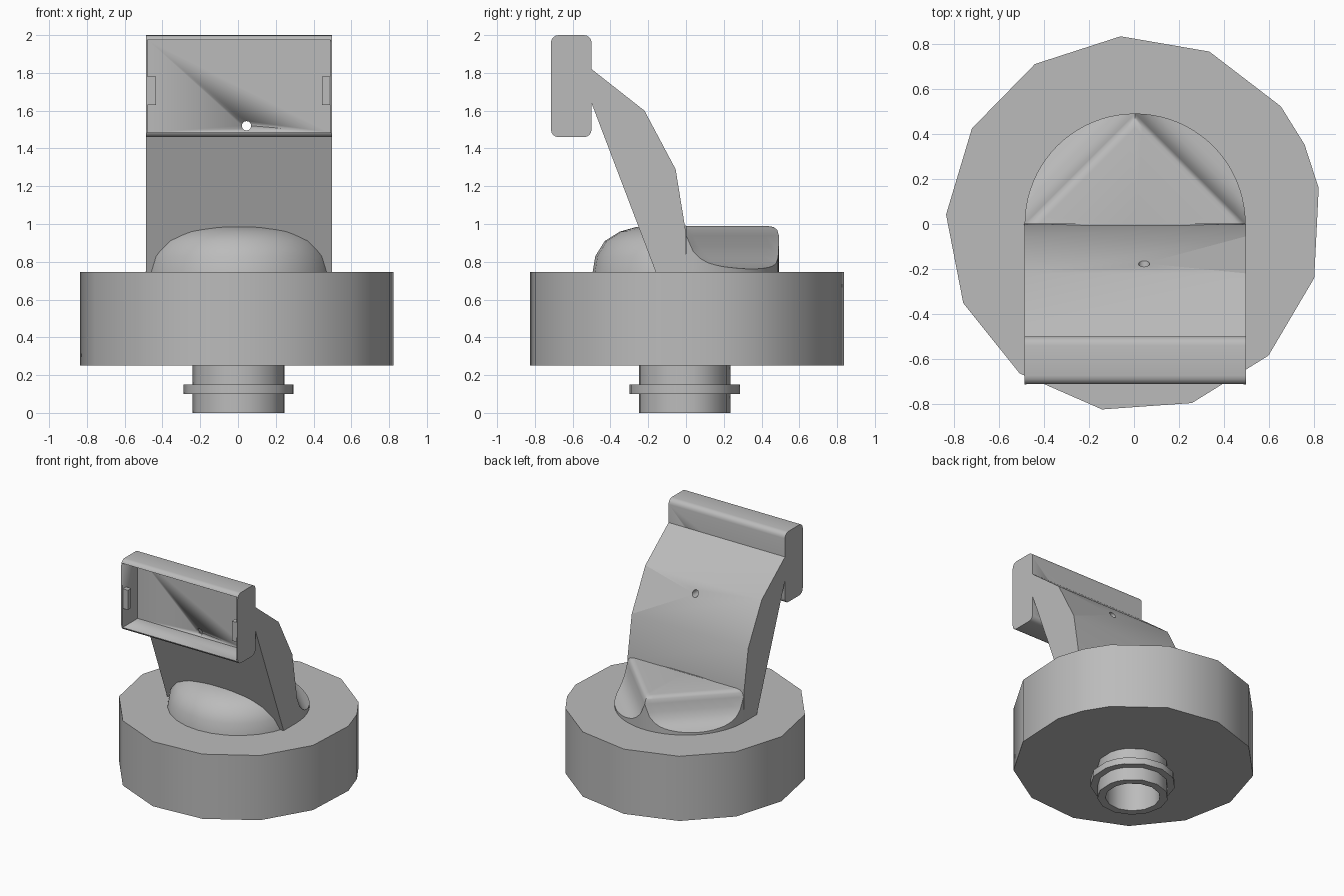
import bpy, bmesh, math
from math import sin, cos, pi, radians

if "Cube" in bpy.data.objects:
    bpy.data.objects.remove(bpy.data.objects["Cube"])

grey = bpy.data.materials.new("plain_grey")
grey.use_nodes = True
COLOUR = (0.5, 0.5, 0.5, 1)
grey.diffuse_color = COLOUR
grey.node_tree.nodes["Principled BSDF"].inputs["Base Color"].default_value = COLOUR


def finish(name, bm, angle=35):
    bmesh.ops.remove_doubles(bm, verts=bm.verts, dist=0.0005)
    bmesh.ops.recalc_face_normals(bm, faces=bm.faces)
    me = bpy.data.meshes.new(name)
    bm.to_mesh(me)
    bm.free()
    ob = bpy.data.objects.new(name, me)
    bpy.context.collection.objects.link(ob)
    me.materials.append(grey)
    bpy.ops.object.select_all(action="DESELECT")
    ob.select_set(True)
    bpy.context.view_layer.objects.active = ob
    bpy.ops.object.shade_smooth_by_angle(angle=radians(angle))
    return ob


def prism(name, points, offset):
    """Extrude a closed outline of 3D points by an offset."""
    bm = bmesh.new()
    face = bm.faces.new([bm.verts.new(p) for p in points])
    new = bmesh.ops.extrude_face_region(bm, geom=[face])["geom"]
    bmesh.ops.translate(bm, vec=offset, verts=[v for v in new if isinstance(v, bmesh.types.BMVert)])
    return finish(name, bm)


def surface(name, rows, closed=False):
    """Skin a grid of point rows; the last row may join the first."""
    bm = bmesh.new()
    grid = [[bm.verts.new(p) for p in row] for row in rows]
    pairs = list(zip(grid, grid[1:])) + ([(grid[-1], grid[0])] if closed else [])
    for a, b in pairs:
        for i in range(len(a) - 1):
            bm.faces.new((a[i], a[i + 1], b[i + 1], b[i]))
    bmesh.ops.dissolve_degenerate(bm, dist=0.0005, edges=bm.edges)
    return finish(name, bm, 50)


def box(name, x0, x1, y0, y1, z0, z1):
    pts = [(x0, y0, z0), (x0, y1, z0), (x0, y1, z1), (x0, y0, z1)]
    return prism(name, pts, (x1 - x0, 0, 0))


def cut(target, cutter):
    mod = target.modifiers.new("cut", "BOOLEAN")
    mod.operation = "DIFFERENCE"
    mod.object = cutter
    mod.solver = "EXACT"
    cutter.hide_render = True
    cutter.hide_viewport = True


def interp(x, table):
    for (x0, y0), (x1, y1) in zip(table, table[1:]):
        if x <= x1:
            return y0 + (y1 - y0) * (x - x0) / (x1 - x0)
    return table[-1][1]


# Base drum: thirteen even corners plus one seam corner
angles = sorted([11 + k * 360 / 13 for k in range(13)] + [25])
prism("base_drum", [(0.838 * cos(radians(a)), 0.838 * sin(radians(a)), 0.25) for a in angles], (0, 0, 0.495))

# Hollow stem with a flange
section = [(0.19, 0.255), (0.19, 0), (0.245, 0), (0.245, 0.1), (0.295, 0.1),
           (0.295, 0.15), (0.245, 0.15), (0.245, 0.255)]
surface("hollow_stem", [[(0.005 + r * cos(t), -0.008 + r * sin(t), z) for r, z in section]
                        for t in (radians(a) for a in angles)], closed=True)

# Rounded dome in front of the arm
dome = [(0.495, 0.74), (0.48, 0.83), (0.43, 0.91), (0.35, 0.96), (0.26, 0.985), (0.12, 0.992), (0, 0.992)]
surface("front_dome", [[(0.005 + r * cos(t), r * sin(t), z) for r, z in dome]
                       for t in (pi + k * pi / 14 for k in range(15))])

# Triangular block behind the arm, flaring out to a round rim
R = 0.492
fall = [(-1, 0.99), (-0.045, 0.99), (-0.02, 0.984), (-0.007, 0.97), (0, 0.94), (0.014, 0.88),
        (0.035, 0.835), (0.064, 0.8), (0.1, 0.778), (0.15, 0.76)]
rows = []
for k in range(41):
    t = pi * k / 40
    slope = (abs(cos(t)) + sin(t)) / math.sqrt(2)
    edge = R / (abs(cos(t)) + sin(t))
    row = [(0.005, 0, 0.99)]
    for d, _ in fall[1:]:
        r = min(edge + d / slope, R)
        row.append((0.005 + r * cos(t), r * sin(t), interp((r - edge) * slope, fall)))
    row.append((0.005 + R * cos(t), R * sin(t), 0.74))
    rows.append(row)
surface("triangular_block", rows)

# Leaning arm
side = [(-0.158, 0.74), (-0.5, 1.64), (-0.5, 1.82), (-0.22, 1.6), (-0.055, 1.29), (-0.003, 0.97), (0, 0.74)]
arm = prism("leaning_arm", [(-0.488, y, z) for y, z in side], (0.986, 0, 0))

# Head tray with rounded long edges
outline = []
for i, (cy, cz) in enumerate([(-0.54, 1.96), (-0.675, 1.96), (-0.675, 1.5), (-0.54, 1.5)]):
    for s in range(5):
        a = (i + s / 4) * pi / 2
        outline.append((-0.488, cy + 0.04 * cos(a), cz + 0.04 * sin(a)))
head = prism("head_tray", outline, (0.986, 0, 0))
cut(head, box("tray_recess_cutter", -0.478, 0.488, -0.8, -0.53, 1.485, 1.975))

# Small hole through the head and arm
hole = [(0.045 + 0.025 * cos(k * pi / 6), -0.6, 1.52 + 0.025 * sin(k * pi / 6)) for k in range(12)]
bore = prism("cable_hole_cutter", hole, (0, 0.6, 0))
cut(head, bore)
cut(arm, bore)

# Retaining clips just inside the tray opening
for name, x0, x1 in (("right_clip", -0.485, -0.435), ("left_clip", 0.445, 0.495)):
    box(name, x0, x1, -0.71, -0.67, 1.63, 1.78)
